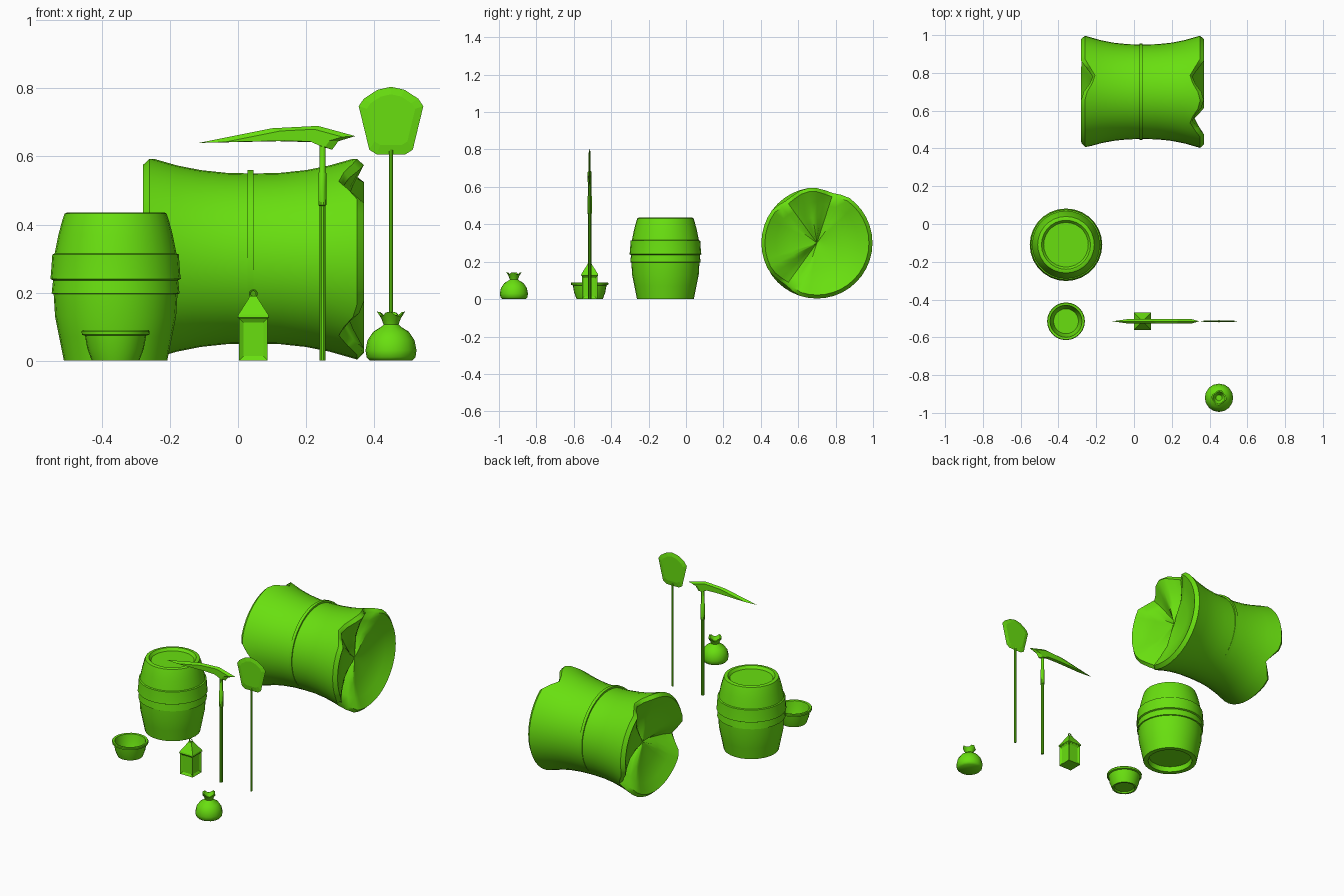
import bpy, bmesh
from math import sin, cos, pi, radians
from mathutils import Matrix, Vector

cube = bpy.data.objects.get("Cube")
if cube:
    bpy.data.objects.remove(cube, do_unlink=True)

green = bpy.data.materials.new("bright_green")
green.use_nodes = True
COLOUR = (0.14, 0.74, 0.005, 1)
green.diffuse_color = COLOUR
green.node_tree.nodes["Principled BSDF"].inputs["Base Color"].default_value = COLOUR


def finish(name, bm, smooth=35):
    """Turn a bmesh into a named object, smooth below the given angle."""
    bmesh.ops.recalc_face_normals(bm, faces=bm.faces)
    mesh = bpy.data.meshes.new(name)
    bm.to_mesh(mesh)
    bm.free()
    mesh.materials.append(green)
    if smooth:
        mesh.polygons.foreach_set("use_smooth", [True] * len(mesh.polygons))
        mesh.set_sharp_from_angle(angle=radians(smooth))
    obj = bpy.data.objects.new(name, mesh)
    bpy.context.collection.objects.link(obj)
    return obj


def skin(bm, rings):
    """Bridge closed rings of points and cap both ends with a fan."""
    loops = [[bm.verts.new(p) for p in ring] for ring in rings]
    n = len(loops[0])
    for a, b in zip(loops, loops[1:]):
        for i in range(n):
            j = (i + 1) % n
            bm.faces.new((a[i], a[j], b[j], b[i]))
    for loop in (loops[0], loops[-1]):
        mid = bm.verts.new(sum((v.co for v in loop), Vector()) / n)
        for i in range(n):
            bm.faces.new((loop[i], loop[(i + 1) % n], mid))


def lathe(name, x, y, profile, sides, warp=None, smooth=35):
    """Revolve (radius, height) pairs; warp may alter each by angle."""
    rings = []
    for k, (r, z) in enumerate(profile):
        ring = []
        for i in range(sides):
            a = 2 * pi * i / sides
            rr, zz = warp(k, a, r, z) if warp else (r, z)
            ring.append((x + rr * cos(a), y + rr * sin(a), zz))
        rings.append(ring)
    bm = bmesh.new()
    skin(bm, rings)
    return finish(name, bm, smooth)


def blade(name, y, outline, thickness):
    """Flat plate with a thicker ridge inside its outline."""
    bm = bmesh.new()
    verts = [bm.verts.new((x, y, z)) for x, z in outline]
    mid_x = sum(p[0] for p in outline) / len(outline)
    mid_z = sum(p[1] for p in outline) / len(outline)
    for side in (-1, 1):
        inner = [bm.verts.new((mid_x + (x - mid_x) * 0.75, y + side * thickness,
                               mid_z + (z - mid_z) * 0.75)) for x, z in outline]
        for i in range(len(verts)):
            j = (i + 1) % len(verts)
            bm.faces.new((verts[i], verts[j], inner[j], inner[i]))
        bm.faces.new(inner)
    return finish(name, bm, 0)


# Barrel with raised bands and recessed ends
lathe("barrel", -0.36, -0.11, [
    (0.12, 0.03), (0.125, 0), (0.152, 0), (0.166, 0.07), (0.178, 0.13), (0.182, 0.195),
    (0.188, 0.197), (0.184, 0.236), (0.192, 0.24), (0.19, 0.255), (0.186, 0.312),
    (0.179, 0.315), (0.168, 0.37), (0.156, 0.415), (0.15, 0.432), (0.144, 0.435),
    (0.13, 0.435), (0.118, 0.42)], 28)

# Open bowl with a rolled rim
lathe("bowl", -0.36, -0.515, [
    (0.055, 0.008), (0.06, 0), (0.07, 0), (0.083, 0.035), (0.09, 0.073), (0.099, 0.076),
    (0.1, 0.086), (0.097, 0.09), (0.085, 0.088), (0.077, 0.045), (0.066, 0.015)], 24)


# Tied sack with a ruffled mouth
def ruffle(k, a, r, z):
    amount = {7: 0.3, 8: 1, 9: 0.8}.get(k, 0)
    wave = cos(4 * a + 0.6) * amount
    return r * (1 + 0.1 * wave), z + 0.008 * wave


lathe("sack", 0.45, -0.92, [
    (0.062, 0), (0.072, 0.01), (0.075, 0.03), (0.069, 0.06), (0.052, 0.085),
    (0.028, 0.1), (0.022, 0.106), (0.028, 0.122), (0.038, 0.137), (0.031, 0.138),
    (0.016, 0.112)], 16, ruffle, 50)

# Lantern: body with inset panes, tapered roof and hanging ring
LX, LY = 0.045, -0.515
bm = bmesh.new()
bmesh.ops.create_cube(bm, size=1, matrix=Matrix.Translation((LX, LY, 0.0625))
                      @ Matrix.Diagonal((0.084, 0.084, 0.125, 1)))
walls = [f for f in bm.faces if abs(f.normal.z) < 0.5]
bmesh.ops.inset_individual(bm, faces=walls, thickness=0.018, depth=-0.008)
finish("lantern_body", bm, 0)


def square(half, z):
    return [(LX + sx * half, LY + sy * half, z)
            for sx, sy in ((-1, -1), (1, -1), (1, 1), (-1, 1))]


bm = bmesh.new()
skin(bm, [square(0.041, 0.122), square(0.046, 0.126), square(0.044, 0.135),
          square(0.014, 0.182), square(0.01, 0.19)])
finish("lantern_roof", bm, 0)

bpy.ops.mesh.primitive_torus_add(
    major_radius=0.01, minor_radius=0.0028, major_segments=16, minor_segments=6,
    location=(LX, LY, 0.197), rotation=(pi / 2, 0, 0))
ring = bpy.context.object
ring.name = "lantern_ring"
ring.data.materials.append(green)

# Pickaxe
lathe("pickaxe_handle", 0.248, LY, [
    (0.009, 0), (0.009, 0.455), (0.012, 0.457), (0.012, 0.55), (0.009, 0.555),
    (0.009, 0.655)], 10)
blade("pickaxe_head", LY, [
    (-0.115, 0.64), (0.1, 0.683), (0.235, 0.69), (0.345, 0.66), (0.295, 0.645),
    (0.277, 0.62), (0.25, 0.628), (0.22, 0.642), (0.12, 0.645)], 0.011)

# Shovel
lathe("shovel_handle", 0.45, LY, [(0.006, 0), (0.006, 0.62)], 8)
half = [(0, 0.805), (0.04, 0.796), (0.08, 0.77), (0.095, 0.748), (0.064, 0.62), (0.042, 0.606)]
blade("shovel_blade", LY,
      [(0.45 + x, z) for x, z in half] + [(0.45 - x, z) for x, z in half[:0:-1]], 0.005)

# Large bale lying on its side, with dished ends and creased rims
BX, BY, BZ, SIDES = 0.045, 0.7, 0.3, 40
CREASES = {-1: (74, 190, 325), 1: (74, 124, 232)}
half_profile = [(0.325, 0.278, 0.8), (0.305, 0.297, 0.7), (0.225, 0.274, 0.1),
                (0.155, 0.26, 0), (0.08, 0.252, 0)]
cap = [(0.25, 0.03, 0.5), (0.262, 0.14, 0.4), (0.295, 0.22, 0.7)]


def bale_ring(side, x, r, crease):
    ring = []
    for i in range(SIDES):
        deg = 360 * i / SIDES
        dent = max(max(0, 1 - abs(deg - c) / 20) for c in CREASES[side]) * crease
        xx, rr, a = x - 0.085 * dent, r * (1 - 0.09 * dent), radians(deg)
        ring.append((BX + side * xx, BY + rr * cos(a), BZ + rr * sin(a)))
    return ring


stations = cap + half_profile
rings = [bale_ring(-1, *s) for s in stations]
rings.append(bale_ring(1, 0, 0.25, 0))
rings += [bale_ring(1, *s) for s in reversed(stations)]
bm = bmesh.new()
skin(bm, rings)
finish("bale", bm, 50)

# Strap around the bale, sitting proud along the top
bm = bmesh.new()
section = ((-0.009, 0.244), (-0.009, 0.255), (0.009, 0.255), (0.009, 0.244))
loops = [[bm.verts.new((0.037 + x, BY + r * cos(2 * pi * i / SIDES),
                        BZ + 0.006 + r * sin(2 * pi * i / SIDES))) for i in range(SIDES)]
         for x, r in section]
for k in range(4):
    a, b = loops[k], loops[(k + 1) % 4]
    for i in range(SIDES):
        j = (i + 1) % SIDES
        bm.faces.new((a[i], a[j], b[j], b[i]))
finish("bale_strap", bm)
